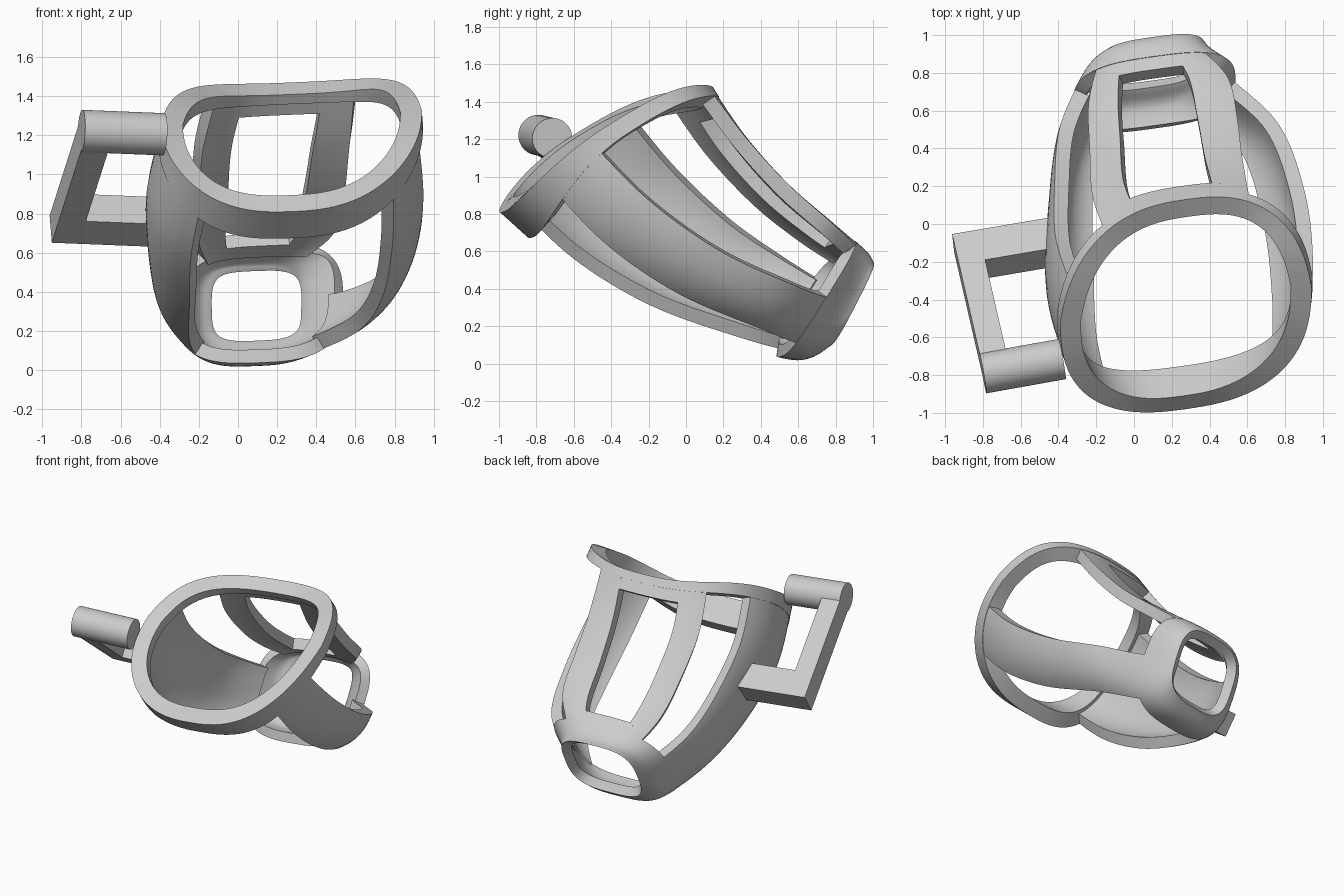
import bpy, math
from mathutils import Vector

cube = bpy.data.objects.get("Cube")
if cube:
    bpy.data.objects.remove(cube)

grey = bpy.data.materials.new("light_grey")
grey.use_nodes = True
grey.diffuse_color = (0.6, 0.6, 0.6, 1)
grey.node_tree.nodes["Principled BSDF"].inputs["Base Color"].default_value = (0.6, 0.6, 0.6, 1)

# Shell stations from rim to tip:
# back (y, z), front (y, z), x min, x max, squareness, narrowing at the back
STATIONS = [
    (0.13, 1.47, -0.98, 0.81, -0.39, 0.94, 2.55, 0.15),
    (0.30, 1.21, -0.63, 0.52, -0.47, 0.96, 2.75, 0.10),
    (0.52, 0.96, -0.20, 0.28, -0.46, 0.91, 2.9, 0.05),
    (0.74, 0.77, 0.25, 0.12, -0.41, 0.76, 3.0, 0),
    (0.94, 0.61, 0.60, 0.02, -0.28, 0.45, 3.0, 0),
    (0.99, 0.54, 0.76, 0.09, -0.18, 0.38, 3.2, 0),
]


def station(s):
    """Smooth interpolation between the stations."""
    last = len(STATIONS) - 1
    i = min(int(s), last - 1)
    f = s - i
    p0, p1, p2, p3 = (STATIONS[min(max(k, 0), last)] for k in range(i - 1, i + 3))
    return [b + 0.5 * f * (c - a + f * (2 * a - 5 * b + 4 * c - d + f * (3 * (b - c) + d - a)))
            for a, b, c, d in zip(p0, p1, p2, p3)]


def shell_point(angle, s):
    """Point on the shell: angle 0 is the left side, 90 the back."""
    by, bz, fy, fz, x0, x1, n, taper = station(s)
    c, q = math.cos(math.radians(angle)), math.sin(math.radians(angle))
    px = math.copysign(abs(c) ** (2 / n), c)
    pv = math.copysign(abs(q) ** (2 / n), q)
    dx = px * (x1 - x0) / 2 * (1 - taper * max(0, pv))
    arch = 0.16 * c * c * max(0, 1 - s / 4) ** 2
    return Vector(((x0 + x1) / 2 + dx,
                   (by + fy) / 2 + pv * (by - fy) / 2 + 0.14 * dx,
                   (bz + fz) / 2 + pv * (bz - fz) / 2 + 0.04 * dx + arch))


def finish(name, verts, faces):
    mesh = bpy.data.meshes.new(name)
    mesh.from_pydata(verts, [], faces)
    mesh.materials.append(grey)
    obj = bpy.data.objects.new(name, mesh)
    bpy.context.collection.objects.link(obj)
    return obj


def thicken(obj, thickness, offset):
    """Wall of even thickness with crisp borders."""
    obj.data.shade_smooth()
    mod = obj.modifiers.new("thickness", "SOLIDIFY")
    mod.thickness = thickness
    mod.offset = offset
    mod.use_even_offset = True
    split = obj.modifiers.new("crisp_edges", "EDGE_SPLIT")
    split.split_angle = math.radians(35)


def patch(name, start, end, edges, thickness, nu, ns):
    """Strip of shell whose two edge angles follow values from start to end."""
    verts, faces = [], []
    for j in range(ns + 1):
        f = j / ns
        w = [(1 - f) ** 2, 2 * f * (1 - f), f * f]
        lo = sum(a * b for a, b in zip(w, edges[0]))
        hi = sum(a * b for a, b in zip(w, edges[1]))
        verts += [shell_point(lo + (hi - lo) * i / nu, start + (end - start) * f)
                  for i in range(nu + 1)]
    row = nu + 1
    for j in range(ns):
        for i in range(nu):
            a = j * row + i
            faces.append((a, a + row, a + row + 1, a + 1))
    thicken(finish(name, verts, faces), thickness, -1.08)


def band(name, start, end, front_extra, thickness, nu, ns):
    """Closed loop of shell, deeper towards the front by front_extra."""
    verts = []
    for j in range(ns + 1):
        for i in range(nu):
            angle = 360 * i / nu
            front = max(0, -math.sin(math.radians(angle))) ** 1.5
            verts.append(shell_point(angle, start + (end + front_extra * front - start) * j / ns))
    faces = [(j * nu + i, (j + 1) * nu + i, (j + 1) * nu + (i + 1) % nu, j * nu + (i + 1) % nu)
             for j in range(ns) for i in range(nu)]
    thicken(finish(name, verts, faces), thickness, -1)


# Rim and open tip
band("rim", 0, 0.27, 0.25, 0.11, 96, 6)
band("tip_frame", 3.68, 5, 0, 0.07, 80, 12)

# Back straps with joining webs, and side panels between rim and tip
patch("back_strap_right", 0.2, 3.75, [(112, 109, 106), (132, 124, 128)], 0.08, 8, 28)
patch("back_strap_left", 0.2, 3.75, [(60, 78, 59), (79, 90, 82)], 0.08, 8, 28)
patch("back_web_upper", 0.2, 0.52, [(77, 77, 77), (115, 115, 115)], 0.08, 8, 4)
patch("back_web_lower", 3.38, 3.75, [(78, 78, 78), (110, 110, 110)], 0.08, 8, 4)
patch("side_panel_left", 0.2, 3.75, [(-43, -51, -47), (-14, -7, 0)], 0.08, 16, 32)
patch("side_panel_right", 0.2, 3.75, [(165, 159, 166), (232, 238, 228)], 0.08, 20, 32)

# Handle: skewed bars along three shared directions
across = Vector((1, 0.17, -0.04)).normalized()
along = Vector((0.14, -0.61, 0.44)).normalized()
normal = across.cross(along).normalized()


def bar(name, origin, a, b, c):
    origin = Vector(origin)
    verts = [origin + across * u + along * v + normal * w for u in a for v in b for w in c]
    faces = [(0, 1, 3, 2), (4, 6, 7, 5), (0, 4, 5, 1), (2, 3, 7, 6), (0, 2, 6, 4), (1, 5, 7, 3)]
    finish(name, verts, faces)


corner = (-0.87, -0.17, 0.775)
bar("handle_lower_bar", corner, (-0.07, 0.45), (-0.1, 0.1), (-0.085, 0.085))
bar("handle_arm", corner, (-0.07, 0.07), (-0.1, 0.78), (-0.085, 0.085))

# Round grip
grip_start, grip_end = Vector((-0.8, -0.79, 1.222)), Vector((-0.38, -0.715, 1.205))
axis = grip_end - grip_start
bpy.ops.mesh.primitive_cylinder_add(vertices=48, radius=0.108, depth=axis.length,
                                    location=(grip_start + grip_end) / 2)
grip = bpy.context.object
grip.name = "handle_grip"
grip.rotation_euler = axis.to_track_quat("Z", "Y").to_euler()
grip.data.materials.append(grey)
bpy.ops.object.shade_smooth_by_angle()
